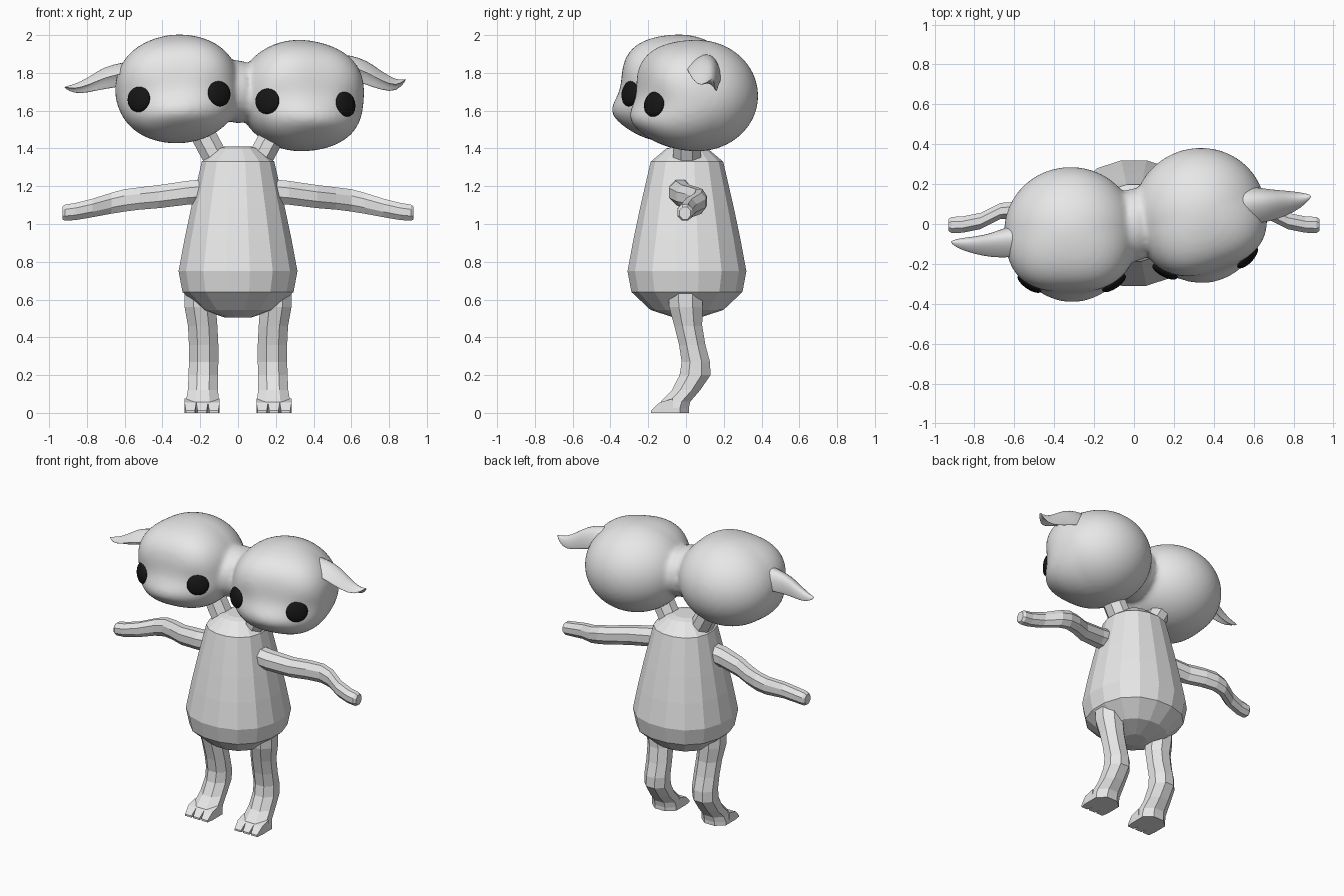
import bpy, bmesh, math
from math import sin, cos, pi, radians, exp
from mathutils import Vector, Matrix, Euler
from mathutils.bvhtree import BVHTree

if "Cube" in bpy.data.objects:
    bpy.data.objects.remove(bpy.data.objects["Cube"])


def material(name, c):
    m = bpy.data.materials.new(name)
    m.diffuse_color = (c, c, c, 1)
    m.use_nodes = True
    m.node_tree.nodes["Principled BSDF"].inputs["Base Color"].default_value = m.diffuse_color
    return m


GREY = material("soft grey", 0.8)
BLACK = material("eye black", 0.008)


def finish(name, bm, mat, smooth=False):
    bmesh.ops.recalc_face_normals(bm, faces=bm.faces)
    me = bpy.data.meshes.new(name)
    bm.to_mesh(me)
    bm.free()
    me.materials.append(mat)
    ob = bpy.data.objects.new(name, me)
    bpy.context.collection.objects.link(ob)
    for p in me.polygons:
        p.use_smooth = smooth
    return ob


def ring(c, u, v, n, start=0.0):
    c, u, v = Vector(c), Vector(u), Vector(v)
    return [c + u * cos(start + 2 * pi * i / n) + v * sin(start + 2 * pi * i / n) for i in range(n)]


def loft(name, rings, mat, smooth=False):
    bm = bmesh.new()
    vs = [[bm.verts.new(p) for p in r] for r in rings]
    n = len(vs[0])
    for a, b in zip(vs, vs[1:]):
        for i in range(n):
            bm.faces.new((a[i], a[(i + 1) % n], b[(i + 1) % n], b[i]))
    bm.faces.new(vs[0])
    bm.faces.new(vs[-1])
    return finish(name, bm, mat, smooth)


# Faceted pear-shaped body, slightly squared in plan
def body_ring(z, r):
    pts = []
    for i in range(16):
        a = pi / 16 + i * pi / 8
        k = r / (abs(cos(a)) ** 2.3 + abs(sin(a)) ** 2.3) ** (1 / 2.3)
        pts.append((k * cos(a), 0.005 + k * sin(a), z))
    return pts


profile = [(0.505, 0.07), (0.545, 0.195), (0.64, 0.297), (0.75, 0.318), (0.92, 0.286),
           (1.08, 0.252), (1.21, 0.222), (1.33, 0.194), (1.40, 0.11), (1.41, 0.07)]
loft("body", [body_ring(z, r) for z, r in profile], GREY)

# Arms: x, y, z, half depth, half height
arm = [(0.15, -0.03, 1.175, 0.065, 0.070), (0.27, -0.03, 1.165, 0.064, 0.068),
       (0.42, 0.0, 1.145, 0.055, 0.066), (0.52, 0.045, 1.135, 0.053, 0.064),
       (0.60, 0.07, 1.125, 0.044, 0.064), (0.67, 0.065, 1.11, 0.044, 0.060),
       (0.77, 0.015, 1.085, 0.044, 0.053), (0.86, -0.003, 1.066, 0.044, 0.049),
       (0.915, -0.005, 1.06, 0.044, 0.046), (0.93, -0.005, 1.058, 0.032, 0.036)]
# Legs: z, centre x, centre y, half width, half depth
leg = [(0.66, 0.20, -0.005, 0.085, 0.09), (0.56, 0.20, -0.001, 0.083, 0.088),
       (0.46, 0.187, 0.012, 0.078, 0.074), (0.36, 0.182, 0.033, 0.078, 0.07),
       (0.27, 0.182, 0.052, 0.078, 0.075), (0.20, 0.184, 0.048, 0.078, 0.082),
       (0.12, 0.186, 0.0, 0.08, 0.075), (0.06, 0.188, -0.055, 0.088, 0.078),
       (0.025, 0.19, -0.065, 0.093, 0.08), (0.0, 0.19, -0.065, 0.093, 0.08)]
for side, s in (("left", -1), ("right", 1)):
    loft(side + "_arm", [ring((s * x, y, z), (0, a, 0), (0, 0, b), 8, pi / 8) for x, y, z, a, b in arm], GREY)
    loft(side + "_leg", [ring((s * x, y, z), (a * 1.08, 0, 0), (0, b * 1.08, 0), 8, pi / 8)
                         for z, x, y, a, b in leg], GREY)
    # Three wedge toes at the front of each foot
    for i in (-1, 0, 1):
        x = s * 0.19 + i * 0.062

        def section(y, w, top):
            return [(x - w, y, 0), (x + w, y, 0), (x + w, y, top), (x - w, y, top)]
        loft(f"{side}_toe_{i + 2}", [section(-0.07, 0.031, 0.075), section(-0.14, 0.031, 0.055),
                                     section(-0.185, 0.024, 0.012)], GREY)
    # Short splayed necks
    loft(side + "_neck", [ring((s * x, 0.005, z), (0.07, 0, -s * 0.02), (0, 0.08, 0), 8, pi / 8)
                          for x, z in ((0.08, 1.28), (0.135, 1.38), (0.22, 1.54))], GREY)


# Heads: rounded boxy skulls with a low muzzle, fused at the cheeks
def add_head(bm, centre, rot, radii):
    part = bmesh.ops.create_icosphere(bm, subdivisions=5, radius=1)["verts"]
    m = Euler([radians(a) for a in rot]).to_matrix()
    for v in part:
        d = v.co.normalized()
        p = 2 + 0.95 * max(0.0, -d.y)
        d = d / (sum(abs(c) ** p for c in d) ** (1 / p))
        q = Vector(a * b for a, b in zip(d, radii))
        if q.y < 0:
            front = min(1.0, -q.y / 0.2)
            q.y *= 0.955
            q.y -= front * 0.06 * exp(-(q.x / 0.2) ** 2 - ((q.z + 0.125) / 0.09) ** 2)
            for e in (-0.21, 0.21):
                q.y += front * 0.015 * exp(-((q.x - e) / 0.09) ** 2 - ((q.z + 0.03) / 0.08) ** 2)
        v.co = m @ q + Vector(centre)


bm = bmesh.new()
add_head(bm, (-0.318, -0.035, 1.715), (0, -4, 0), (0.333, 0.321, 0.288))
add_head(bm, (0.328, 0.06, 1.68), (0, 4, 18), (0.333, 0.321, 0.295))
bmesh.ops.create_icosphere(bm, subdivisions=3, radius=1,
                           matrix=Matrix.Translation((0, -0.005, 1.70)) @ Matrix.Diagonal((0.12, 0.185, 0.168, 1)))
heads = finish("heads", bm, GREY, True)
mod = heads.modifiers.new("fuse", 'REMESH')
mod.mode = 'VOXEL'
mod.voxel_size = 0.016
mod.use_smooth_shade = True
mod = heads.modifiers.new("blend", 'SMOOTH')
mod.factor = 0.5
mod.iterations = 8

# Eyes: flattened discs seated on the head surface
deps = bpy.context.evaluated_depsgraph_get()
surface = BVHTree.FromObject(heads, deps)
for i, (x, z) in enumerate(((-0.525, 1.66), (-0.10, 1.69), (0.155, 1.65), (0.57, 1.635))):
    hit, normal, _, _ = surface.ray_cast(Vector((x, -2, z)), Vector((0, 1, 0)))
    turn = normal.to_track_quat('Z', 'Y').to_matrix().to_4x4()
    bm = bmesh.new()
    bmesh.ops.create_uvsphere(bm, u_segments=24, v_segments=12, radius=1,
                              matrix=Matrix.Translation(hit) @ turn @ Matrix.Diagonal((0.07, 0.068, 0.026, 1)))
    finish(f"eye_{i + 1}", bm, BLACK, True)

# Ears: drooping tapered scoops, arched over with the front open
# x, y, z, half width in y, drop of the back edge, arch height
ears = {"left_ear": [(-0.52, -0.065, 1.83, 0.08, 0.03, 0.05), (-0.62, -0.07, 1.80, 0.083, 0.035, 0.06),
                     (-0.71, -0.09, 1.785, 0.06, 0.03, 0.06), (-0.79, -0.098, 1.74, 0.045, 0.02, 0.035),
                     (-0.87, -0.095, 1.715, 0.03, 0.012, 0.02), (-0.92, -0.09, 1.725, 0.006, 0.004, 0.0)],
        "right_ear": [(0.50, 0.11, 1.86, 0.088, 0.03, 0.05), (0.60, 0.11, 1.84, 0.095, 0.035, 0.06),
                      (0.68, 0.11, 1.815, 0.082, 0.035, 0.065), (0.76, 0.115, 1.765, 0.065, 0.025, 0.045),
                      (0.84, 0.125, 1.73, 0.04, 0.015, 0.025), (0.89, 0.14, 1.765, 0.006, 0.004, 0.0)]}
for name, rows in ears.items():
    rings = []
    for x, y, z, w, h, arch in rows:
        up = Vector((0, h, w)).normalized()
        r = ring((x, y, z), (0, w, -h), up * min(0.02, w * 0.4), 16)
        rings.append([p + up * arch * (0.6 - 1.4 * cos(2 * pi * i / 16) ** 2) for i, p in enumerate(r)])
    loft(name, rings, GREY, True).modifiers.new("round", 'SUBSURF').levels = 1
